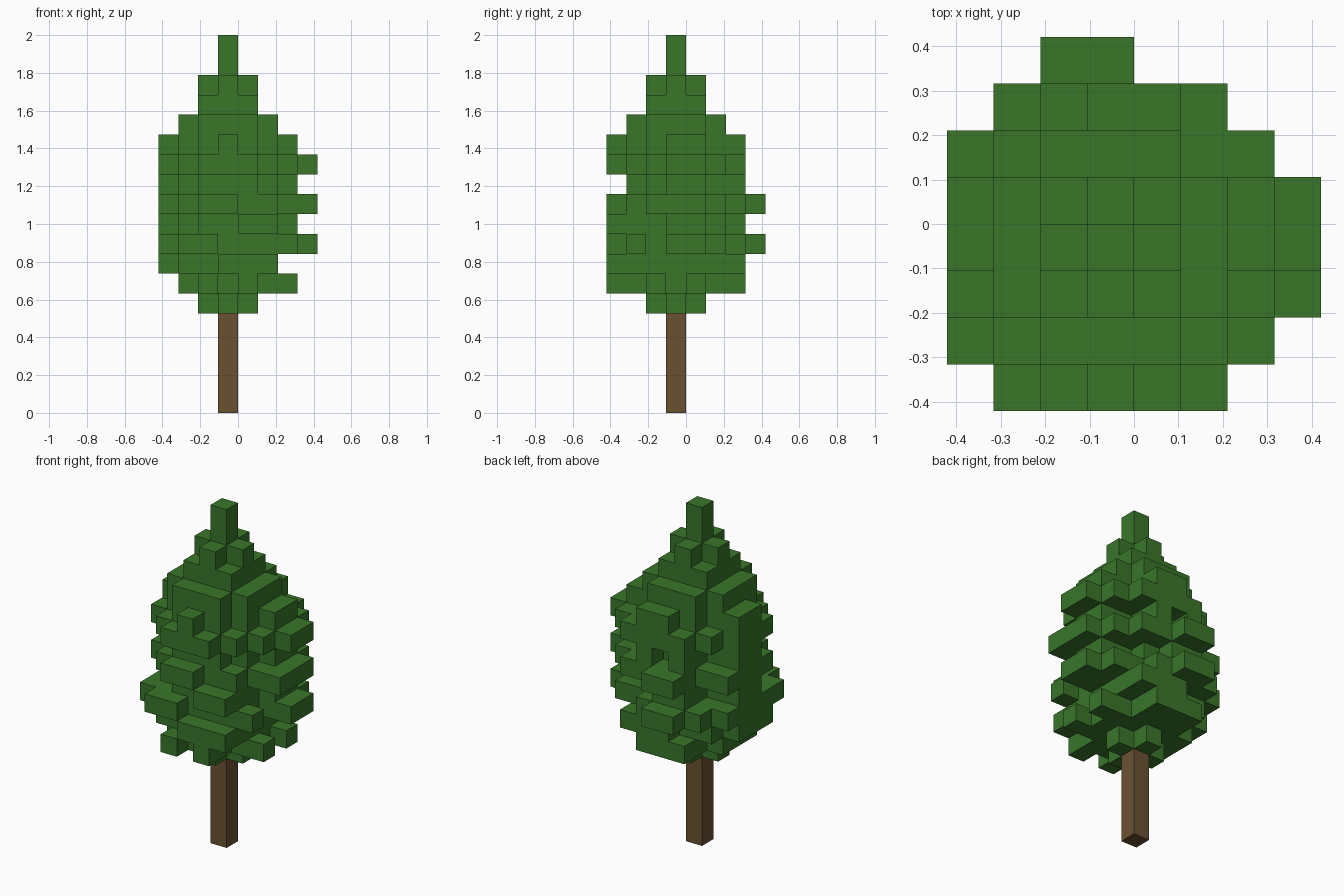
import bpy
import bmesh
from mathutils import Vector

cube = bpy.data.objects.get("Cube")
if cube:
    bpy.data.objects.remove(cube, do_unlink=True)

UNIT = 2 / 19  # edge of one block
MID = -1       # block column of the trunk axis


def make_material(name, colour):
    mat = bpy.data.materials.new(name)
    mat.use_nodes = True
    mat.diffuse_color = (*colour, 1)
    mat.node_tree.nodes["Principled BSDF"].inputs["Base Color"].default_value = (*colour, 1)
    return mat


def disc(layer, reach):
    """Blocks of one layer within a squared distance of the axis."""
    span = range(-3, 4)
    return {(MID + x, MID + y, layer) for x in span for y in span if x * x + y * y <= reach}


def build_blocks(name, cells, mat):
    """Skin a set of blocks with only their outer faces."""
    bm = bmesh.new()
    verts = {}

    def vert(point):
        key = tuple(round(c) for c in point)
        if key not in verts:
            verts[key] = bm.verts.new(Vector(key) * UNIT)
        return verts[key]

    for cell in sorted(cells):
        base = Vector(cell)
        for axis in range(3):
            u, v = Vector((0, 0, 0)), Vector((0, 0, 0))
            u[(axis + 1) % 3] = 1
            v[(axis + 2) % 3] = 1
            for side in (0, 1):
                step = Vector((0, 0, 0))
                step[axis] = 1 if side else -1
                if tuple(int(c) for c in base + step) in cells:
                    continue
                start = base + (step if side else Vector((0, 0, 0)))
                corners = [start, start + u, start + u + v, start + v]
                if not side:
                    corners.reverse()
                bm.faces.new([vert(c) for c in corners])
    # Merge coplanar block faces into larger flat faces
    bmesh.ops.dissolve_limit(bm, angle_limit=0.01, verts=bm.verts[:], edges=bm.edges[:])
    mesh = bpy.data.meshes.new(name)
    bm.to_mesh(mesh)
    bm.free()
    mesh.materials.append(mat)
    obj = bpy.data.objects.new(name, mesh)
    bpy.context.collection.objects.link(obj)
    return obj


# Side rows of blocks: fixed axis and column
SIDES = {
    "front": ("y", -4), "front_inner": ("y", -3), "back": ("y", 2), "back_tip": ("y", 3),
    "right": ("x", -4), "left": ("x", 2), "left_tip": ("x", 3),
}

# Branch rows of each layer as start and end blocks
BRANCHES = {
    6: {"front": [(-2, -2), (0, 0)], "back": [(-2, 0)], "left": [(-2, -2), (0, 0)]},
    7: {"front": [(-1, 1)], "back": [(-1, 1)], "right": [(-2, 0)]},
    8: {"front": [(-3, -2)], "back": [(-3, 0)], "back_tip": [(-2, -1)],
        "right": [(-3, 1)], "left": [(-3, -3), (-1, 1)], "left_tip": [(-1, 0)]},
    9: {"front": [(0, 1)], "front_inner": [(1, 1)], "back": [(-2, -1)],
        "right": [(-1, 0)], "left": [(-1, 0)]},
    10: {"front": [(-2, -1)], "back": [(-2, 1)], "back_tip": [(-2, -1)],
         "right": [(-2, 1)], "left": [(-2, 1)], "left_tip": [(-2, 0)]},
    11: {"back": [(-2, -2), (0, 0)], "right": [(-1, 0)], "left": [(-1, 0)]},
    12: {"front": [(-2, 0)], "back": [(-2, 1)], "right": [(-2, 0)],
         "left": [(-2, 1)], "left_tip": [(-1, 0)]},
    13: {"front": [(-1, -1)], "back": [(-1, 0)], "right": [(-1, 0)], "left": [(-1, 0)]},
}

# Squared reach of the solid core, from the lowest foliage layer to the tip
CORE_REACH = [1, 5, 8, 8, 5, 8, 5, 8, 5, 5, 2, 1, 0, 0]

# Foliage
foliage_cells = set()
for offset, reach in enumerate(CORE_REACH):
    foliage_cells |= disc(5 + offset, reach)
for layer, rows in BRANCHES.items():
    for side, spans in rows.items():
        axis, column = SIDES[side]
        for start, end in spans:
            for i in range(start, end + 1):
                foliage_cells.add((column, i, layer) if axis == "x" else (i, column, layer))

green = make_material("leaf green", (0.041, 0.18, 0.023))
build_blocks("foliage", foliage_cells, green)

# Trunk
brown = make_material("bark brown", (0.142, 0.083, 0.031))
build_blocks("trunk", {(MID, MID, layer) for layer in range(5)}, brown)
